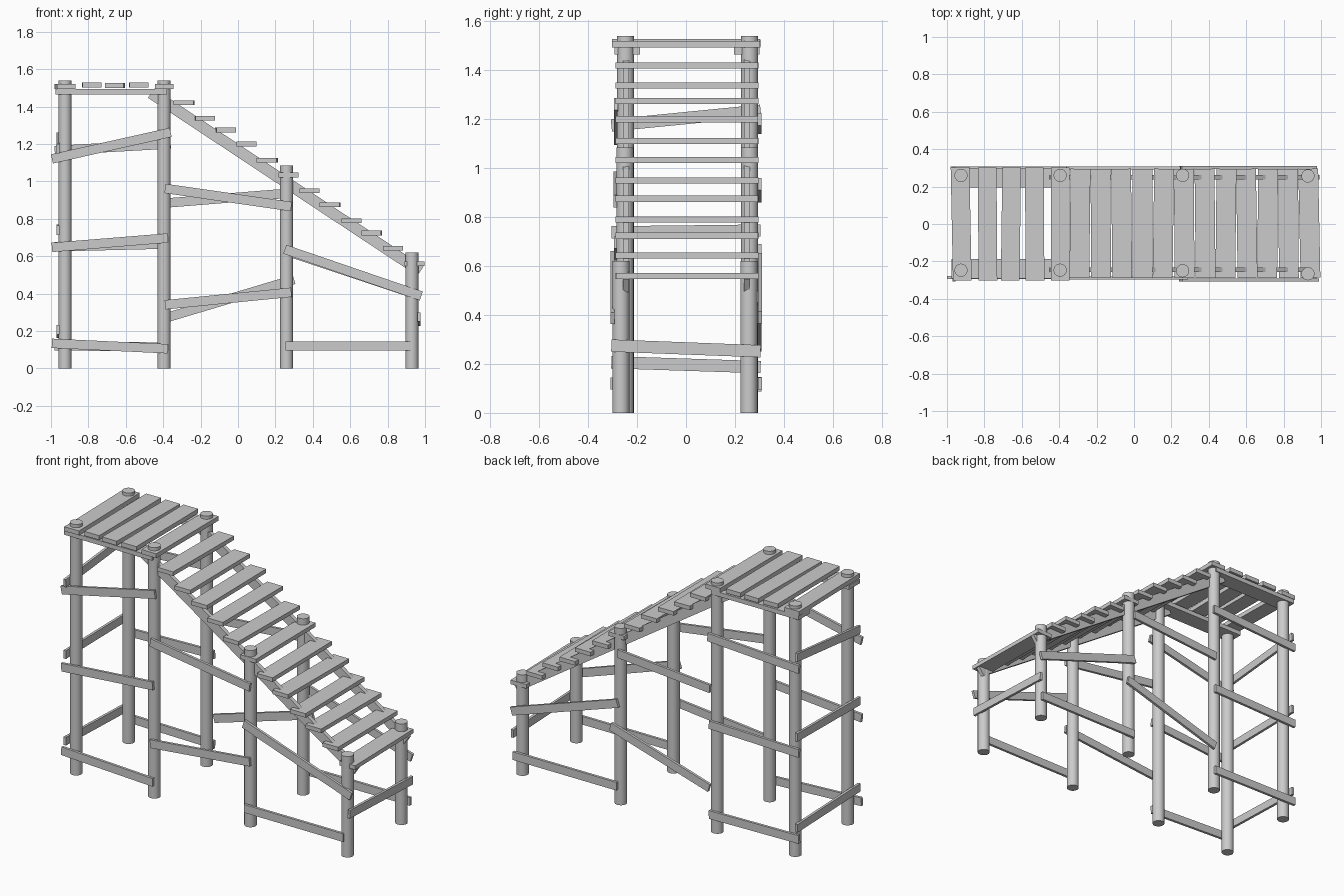
import bpy
from math import atan2, hypot
from mathutils import Matrix, Vector


def board(name, a, b, width, thick, side):
    """Box running from a to b; 'side' is the direction of its thickness."""
    a, b = Vector(a), Vector(b)
    d = (b - a).normalized()
    n = Vector(side)
    n = (n - d * n.dot(d)).normalized()
    w = n.cross(d)
    rot = Matrix((d, w, n)).transposed().to_4x4()
    bpy.ops.mesh.primitive_cube_add(size=1)
    ob = bpy.context.object
    ob.name = name
    ob.data.transform(Matrix.Diagonal(((b - a).length, width, thick, 1)))
    ob.matrix_world = Matrix.Translation((a + b) / 2) @ rot
    return ob


# round posts: x, front y, back y, height
for x, yf, yb, h in [(-.925, -.247, .26, 1.54), (-.395, -.247, .26, 1.54),
                     (.26, -.25, .26, 1.085), (.93, -.266, .257, .62)]:
    for side, y in (("front", yf), ("back", yb)):
        bpy.ops.mesh.primitive_cylinder_add(vertices=24, radius=.035, depth=h,
                                            location=(x, y, h / 2))
        bpy.context.object.name = side + "_post"
        bpy.ops.object.shade_smooth_by_angle()

# beams under the platform and sloped stringers under the treads
for side, yb, ys in (("front", -.24, -.245), ("back", .248, .25)):
    board(side + "_platform_beam", (-.975, yb, 1.479), (-.38, yb, 1.479),
          .105, .027, (0, 0, 1))
    board(side + "_stringer", (-.465, ys, 1.472), (.975, ys, .52),
          .06, .025, (0, 1, 0))

# platform planks: x, z, sideways skew
for x, z, s in [(-.924, 1.507, .006), (-.783, 1.515, .002), (-.658, 1.513, -.004),
                (-.531, 1.515, .002), (-.394, 1.507, 0)]:
    board("platform_plank", (x + s, -.302, z), (x - s, .303, z),
          .1, .027, (0, 0, 1))

# stair treads
tread_z = [1.42, 1.338, 1.275, 1.2, 1.112, 1.034, .95, .875, .79, .724, .643, .56]
skew = [-.003, .002, .003, 0, -.004, .002, .003, -.003, .004, -.002, .002, .006]
for i, (z, s) in enumerate(zip(tread_z, skew)):
    x = -.289 + i * .1115
    board("stair_tread", (x + s, -.288, z), (x - s, .295, z),
          .106, .025, (0, 0, 1))

# long side braces: x start, z start, x end, z end, y
front = [(-.995, 1.12, -.36, 1.262, -.286), (-.995, .647, -.375, .697, -.286),
         (-.995, .134, -.375, .105, -.286),
         (-.39, .962, .285, .865, -.289), (-.39, .34, .285, .407, -.289),
         (.25, .637, .98, .387, -.3), (.255, .12, .93, .12, -.3)]
back = [(-.98, 1.165, -.36, 1.2, .3), (-.98, .65, -.37, .665, .3),
        (-.98, .122, -.37, .113, .3),
        (-.375, .885, .25, .935, .3), (-.37, .275, .3, .475, .3),
        (.25, .63, .97, .39, .303), (.255, .12, .96, .12, .303)]
for name, rows in (("front_brace", front), ("back_brace", back)):
    for x0, z0, x1, z1, y in rows:
        board(name, (x0, y, z0), (x1, y, z1), .05, .016, (0, 1, 0))

# end braces: x, z at front, z at back
for name, x, z0, z1 in [("left_brace", -.963, 1.175, 1.235),
                        ("left_brace", -.963, .738, .745),
                        ("left_brace", -.963, .207, .187),
                        ("right_brace", .967, .275, .252)]:
    board(name, (x, -.305, z0), (x, .305, z1), .05, .016, (1, 0, 0))
